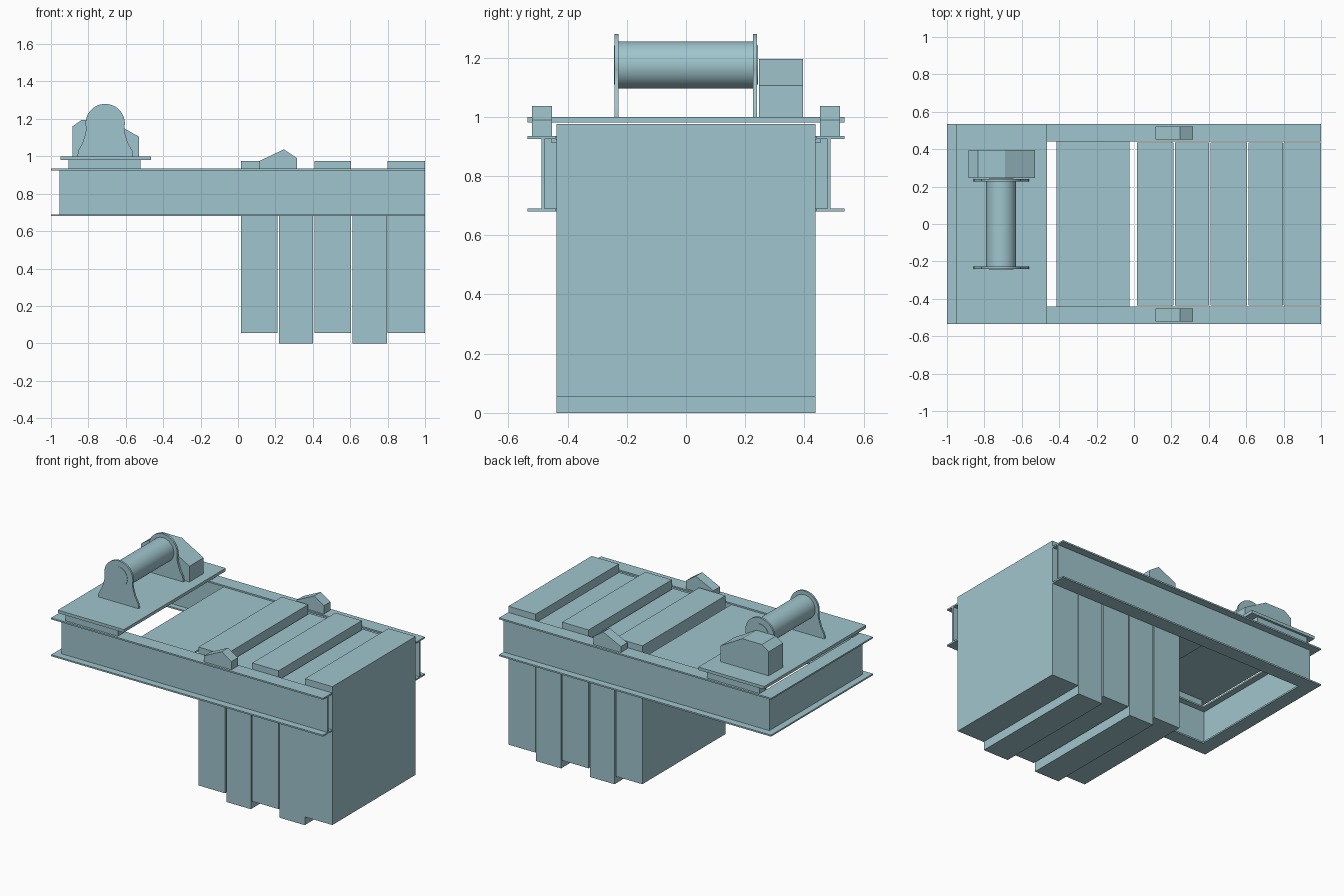
import bpy, bmesh, math
from mathutils import Vector

cube = bpy.data.objects.get("Cube")
if cube:
    bpy.data.objects.remove(cube, do_unlink=True)

# Single painted steel colour
steel = bpy.data.materials.new("pale teal paint")
steel.use_nodes = True
colour = (0.35, 0.56, 0.61, 1)
steel.diffuse_color = colour
steel.node_tree.nodes["Principled BSDF"].inputs["Base Color"].default_value = colour


def prism(name, points, axis, low, high):
    """Extrude a closed outline along y (outline in x, z) or z (outline in x, y)."""
    bm = bmesh.new()
    place = (lambda a, b: (a, low, b)) if axis == "y" else (lambda a, b: (a, b, low))
    face = bm.faces.new([bm.verts.new(place(a, b)) for a, b in points])
    grown = bmesh.ops.extrude_face_region(bm, geom=[face])
    shift = Vector((0, high - low, 0) if axis == "y" else (0, 0, high - low))
    verts = [v for v in grown["geom"] if isinstance(v, bmesh.types.BMVert)]
    bmesh.ops.translate(bm, verts=verts, vec=shift)
    bmesh.ops.recalc_face_normals(bm, faces=bm.faces)
    mesh = bpy.data.meshes.new(name)
    bm.to_mesh(mesh)
    bm.free()
    mesh.materials.append(steel)
    obj = bpy.data.objects.new(name, mesh)
    bpy.context.collection.objects.link(obj)
    return obj


def box(name, x0, x1, y0, y1, z0, z1):
    return prism(name, [(x0, y0), (x1, y0), (x1, y1), (x0, y1)], "z", z0, z1)


def smooth(obj):
    bpy.ops.object.select_all(action="DESELECT")
    obj.select_set(True)
    bpy.context.view_layer.objects.active = obj
    bpy.ops.object.shade_smooth_by_angle(angle=math.radians(30))


def arc(cx, cz, radius, start, end, steps):
    angles = [math.radians(start + (end - start) * i / steps) for i in range(steps + 1)]
    return [(cx + radius * math.cos(a), cz + radius * math.sin(a)) for a in angles]


# U-shaped frame of rolled beams, open at the panel end
def u_frame(name, back, side, width, z0, z1):
    inner = side - width
    outline = [(1, -side), (back, -side), (back, side), (1, side),
               (1, inner), (back + width, inner), (back + width, -inner), (1, -inner)]
    return prism(name, outline, "z", z0, z1)


u_frame("frame_bottom_flange", -1, 0.535, 0.095, 0.68, 0.69)
u_frame("frame_web", -0.955, 0.488, 0.01, 0.69, 0.925)
u_frame("frame_top_flange", -1, 0.535, 0.095, 0.925, 0.935)

# Five deep blocks, alternately raised and lowered
blocks = [(0.015, 0.21), (0.22, 0.4), (0.41, 0.605), (0.613, 0.797), (0.8, 1)]
for i, (x0, x1) in enumerate(blocks):
    z0 = 0 if i % 2 else 0.055
    box(f"block_{i + 1}", x0, x1, -0.437, 0.437, z0, z0 + 0.92)

# Cover plate between the beams
box("cover_plate", -0.415, -0.025, -0.455, 0.455, 0.912, 0.925)

# Winch platform on two bearers, and the lifting lugs
box("winch_platform", -0.95, -0.465, -0.535, 0.535, 0.98, 1)
lug = [(0.115, 0.935), (0.115, 0.975), (0.245, 1.037), (0.315, 0.99), (0.315, 0.935)]
for side, y0 in (("left", 0.452), ("right", -0.52)):
    box(f"bearer_{side}", -0.905, -0.52, y0, y0 + 0.068, 0.935, 0.98)
    prism(f"lug_{side}", lug, "y", y0, y0 + 0.068)

# Winch drum with flared end stands
cx, cz = -0.71, 1.175
stand = [(cx + 0.148, 1), (cx + 0.145, 1.03), (cx + 0.122, 1.07), (cx + 0.106, 1.12)]
stand += arc(cx, cz, 0.105, -15, 195, 32)
stand += [(2 * cx - x, z) for x, z in reversed(stand[:4])]
for name, y0, y1, cap in (("right", -0.241, -0.228, -0.243), ("left", 0.226, 0.24, 0.238)):
    smooth(prism(f"drum_stand_{name}", stand, "y", y0, y1))
    smooth(prism(f"axle_cap_{name}", arc(cx, cz, 0.066, 0, 350, 35), "y", cap, cap + 0.005))
smooth(prism("winch_drum", arc(cx, cz, 0.08, 0, 352.5, 47), "y", -0.23, 0.23))

# Winch motor housing
housing = [(-0.885, 1), (-0.885, 1.16), (-0.835, 1.195), (-0.69, 1.195),
           (-0.53, 1.105), (-0.53, 1)]
prism("motor_housing", housing, "y", 0.247, 0.395)
